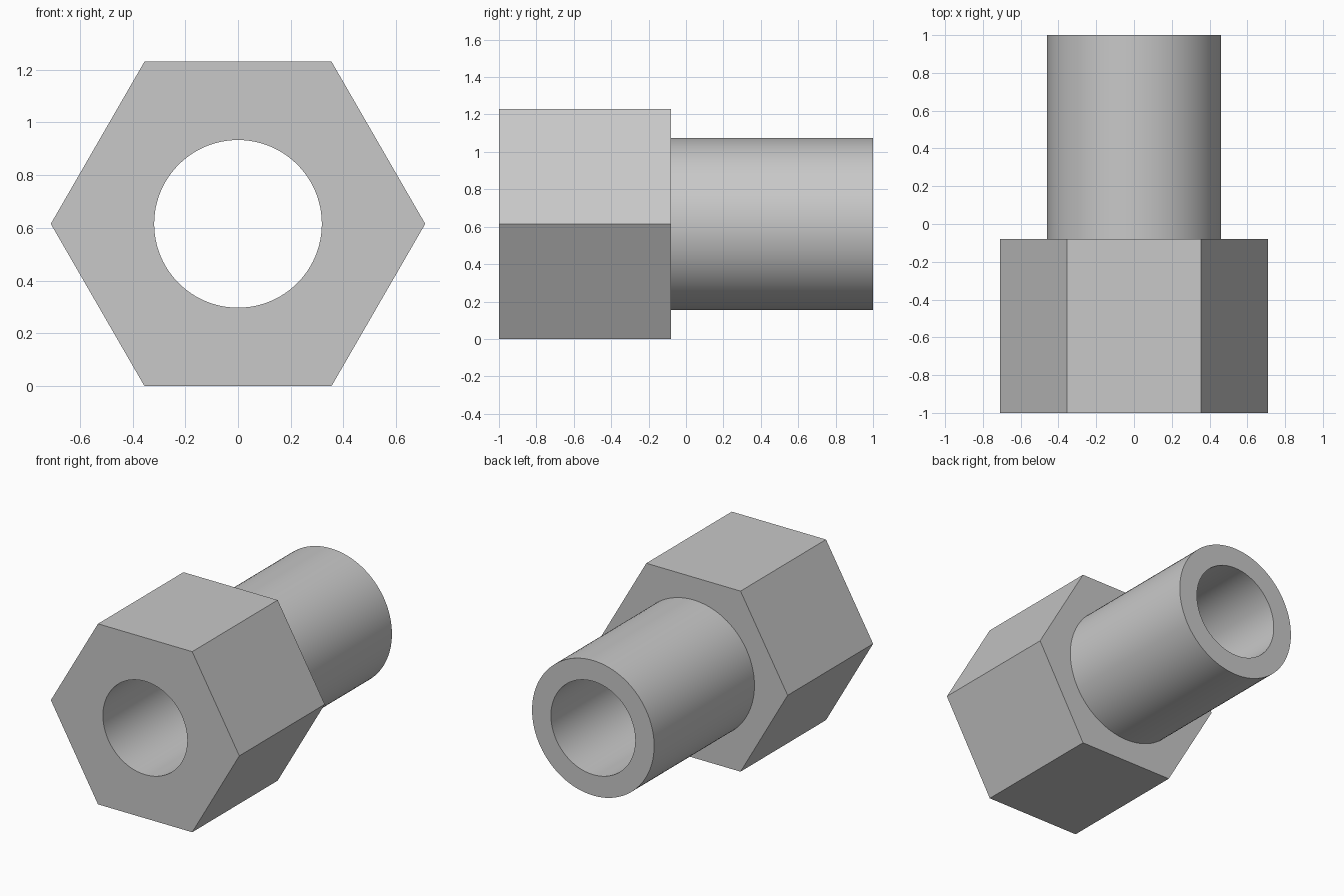
import bpy
import bmesh
from math import cos, pi, radians, tau

cube = bpy.data.objects.get("Cube")
if cube:
    bpy.data.objects.remove(cube, do_unlink=True)

SEGMENTS = 96          # multiple of six, so hexagon corners fall on points
APOTHEM = 0.615        # half the hexagon's width across flats
TUBE_RADIUS = 0.46
BORE_RADIUS = 0.318
FRONT, SHOULDER, BACK = -1.0, -0.08, 1.0

# Plain grey metal
grey = bpy.data.materials.new("plain grey")
grey.use_nodes = True
colour = (0.58, 0.58, 0.58, 1)
grey.diffuse_color = colour
grey.node_tree.nodes["Principled BSDF"].inputs["Base Color"].default_value = colour


def circle(radius):
    return lambda angle: radius


def hexagon(angle):
    return APOTHEM / cos(angle % (pi / 3) - pi / 6)


def ring(bm, outline, y):
    """Points around the y axis at the radius given by the outline."""
    points = []
    for i in range(SEGMENTS):
        a = tau * i / SEGMENTS
        r = outline(a)
        points.append(bm.verts.new((r * cos(a), y, APOTHEM + r * cos(a - pi / 2))))
    return points


# Hexagonal head, round tube and through bore, lofted as one closed body
bm = bmesh.new()
sections = [
    (circle(BORE_RADIUS), FRONT),
    (hexagon, FRONT),
    (hexagon, SHOULDER),
    (circle(TUBE_RADIUS), SHOULDER),
    (circle(TUBE_RADIUS), BACK),
    (circle(BORE_RADIUS), BACK),
]
rings = [ring(bm, outline, y) for outline, y in sections]
for k, a in enumerate(rings):
    b = rings[(k + 1) % len(rings)]
    for i in range(SEGMENTS):
        j = (i + 1) % SEGMENTS
        bm.faces.new((a[i], a[j], b[j], b[i]))
bmesh.ops.recalc_face_normals(bm, faces=bm.faces)

mesh = bpy.data.meshes.new("hex_fitting")
bm.to_mesh(mesh)
bm.free()
mesh.materials.append(grey)
fitting = bpy.data.objects.new("hex_fitting", mesh)
bpy.context.collection.objects.link(fitting)

# Smooth cylinders with crisp edges
bpy.ops.object.select_all(action="DESELECT")
fitting.select_set(True)
bpy.context.view_layer.objects.active = fitting
bpy.ops.object.shade_smooth_by_angle(angle=radians(30))
